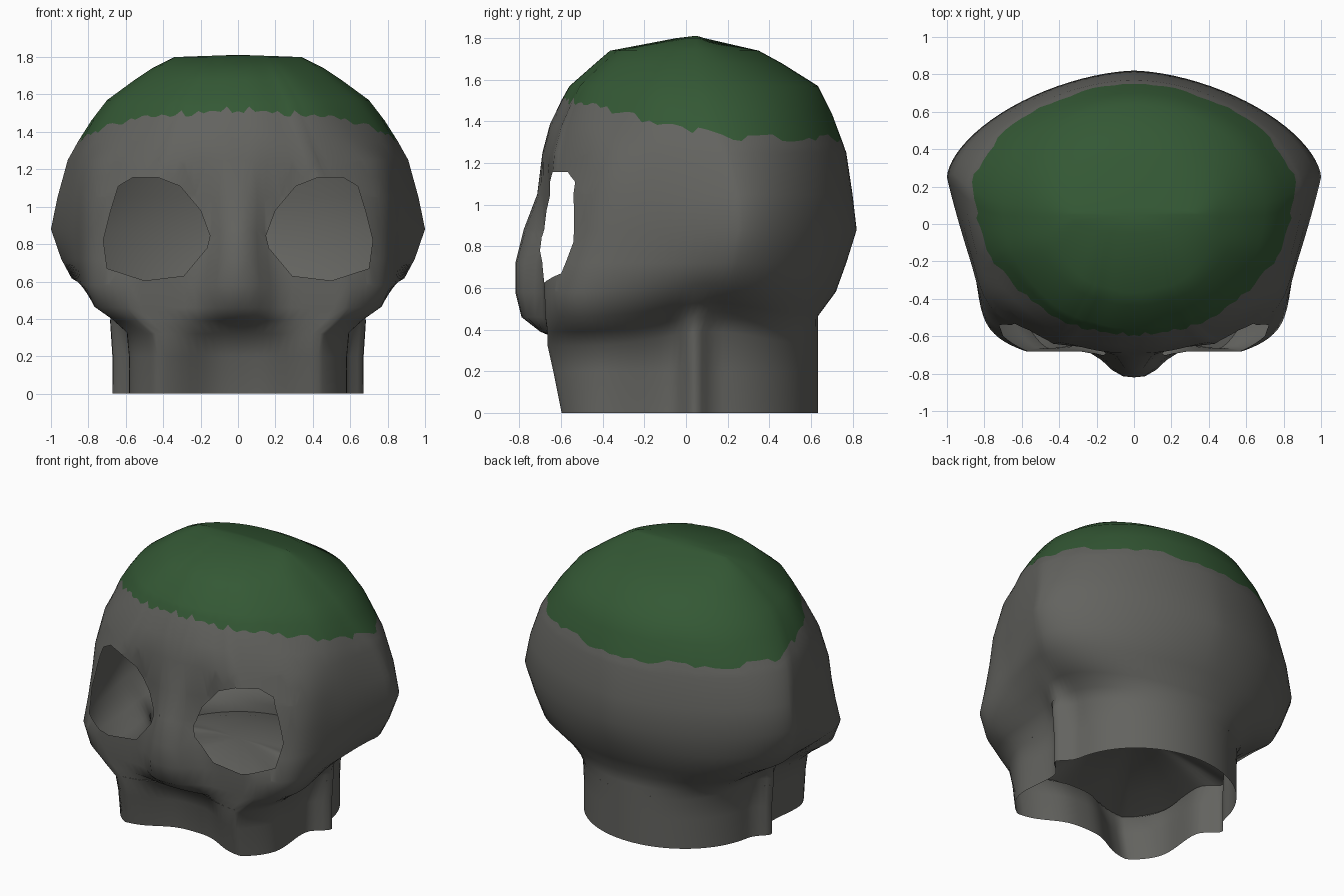
import bpy, bmesh, math, random
from mathutils import Vector

if "Cube" in bpy.data.objects:
    bpy.data.objects.remove(bpy.data.objects["Cube"])

random.seed(4)


def material(name, rgb):
    m = bpy.data.materials.new(name)
    m.diffuse_color = (*rgb, 1)
    m.use_nodes = True
    m.node_tree.nodes["Principled BSDF"].inputs["Base Color"].default_value = m.diffuse_color
    return m


bone = material("dark grey", (0.125, 0.125, 0.115))
moss = material("moss green", (0.034, 0.098, 0.035))

# Plan sections: z, back squareness, back y, half width and its y,
# side x y, cheek x y, face x y, middle y, width of nose or recess
JAW = [
    (0.00, 2.0, .635, .59, .10, .565, -.12, .575, -.42, .43, -.60, -.47, .27),
    (0.20, 2.0, .635, .59, .10, .565, -.12, .575, -.43, .43, -.64, -.50, .27),
    (0.32, 2.0, .635, .60, .10, .585, -.12, .585, -.44, .44, -.665, -.54, .25),
    (0.39, 2.0, .635, .64, .12, .66, -.12, .66, -.47, .52, -.665, -.70, .20),
    (0.46, 2.0, .635, .74, .15, .75, -.12, .755, -.50, .57, -.675, -.79, .18),
]
FACE = [
    (0.58, 1.85, .72, .89, .20, .86, -.15, .79, -.53, .58, -.68, -.82, .17),
    (0.72, 1.75, .77, .945, .22, .87, -.17, .78, -.50, .53, -.685, -.82, .145),
    (0.88, 1.65, .82, 1.0, .25, .88, -.18, .77, -.47, .50, -.675, -.78, .11),
    (1.05, 1.7, .80, .965, .24, .87, -.17, .76, -.45, .47, -.65, -.715, .17),
    (1.25, 1.8, .77, .91, .18, .84, -.16, .71, -.42, .40, -.62, -.69, .33),
]
# Dome sections: z, back y, half width and its y, front y
DOME = [(1.42, .71, .815, .10, -.645), (1.57, .635, .70, .07, -.56),
        (1.68, .46, .55, .06, -.435), (1.74, .35, .46, .05, -.365),
        (1.80, .09, .34, .05, -.05)]


def dome_section(z, yb, w, yw, ym):
    """Express an oval as the same kind of section as the face."""
    pts = []
    for a in (22, 48, 66):
        a = math.radians(a)
        pts += [w * math.cos(a), yw + (ym - yw) * math.sin(a)]
    return (z, 2.0, yb, w, yw, *pts, ym, pts[4] * 0.75)


def catmull(p0, p1, p2, p3, t):
    return 0.5 * (2 * p1 + (p2 - p0) * t + (2 * p0 - 5 * p1 + 4 * p2 - p3) * t ** 2
                  + (3 * p1 - p0 - 3 * p2 + p3) * t ** 3)


def half_ring(s):
    """Half outline from back centre round to front centre."""
    z, n, yb, w, yw, xs, ys, xc, yc, xf, yf, ym, wid = s
    pts = []
    for i in range(22):
        a = math.pi / 2 * (1 - i / 22)
        c = math.cos(a) if i else 0
        pts.append(Vector((w * c ** (2 / n),
                           yw + (yb - yw) * math.sin(a) ** (2 / n), z)))
    ctrl = [Vector(p) for p in ((w, yw + .15, z), (w, yw, z), (xs, ys, z),
                                (xc, yc, z), (xf, yf, z), (xf - .2, yf, z))]
    for k in range(3):
        for j in range(8):
            pts.append(catmull(*ctrl[k:k + 4], j / 8))
    for i in range(11):
        x = xf * (1 - i / 10)
        pts.append(Vector((x, yf + (ym - yf) * math.exp(-(x / wid) ** 3), z)))
    for p in pts:
        # Upright rib on each side of the neck
        if z < 0.4 and p.x > .4:
            p.x += (.09 if z < .35 else .04) * math.exp(-((p.y - .04) / .065) ** 2)
        # The skull's underside arches up along the sides
        if 0.3 < z < 0.6:
            p.z += (.04 if z > .5 else .07) * math.exp(-((p.y - .12) / .33) ** 2)
    return pts


rings = [half_ring(s) for s in JAW + FACE + [dome_section(*d) for d in DOME]]
cols = len(rings[0])


def surface(col, z):
    """Point on the skull in one column at a given height."""
    for a, b in zip(rings, rings[1:]):
        if z <= b[col].z:
            return a[col].lerp(b[col], (z - a[col].z) / (b[col].z - a[col].z))
    return rings[-1][col].copy()


# Ragged lower edge of the moss cap, lower toward the back
edge = [max(1.32, 1.365 - 0.23 * surface(c, 1.4).y) + random.uniform(-.022, .022)
        for c in range(cols)]

rows = [[r[c].z for c in range(cols)] for r in rings[:10]]
rows.append([(1.25 + e) / 2 for e in edge])
cap_row = len(rows)
rows.append(edge)
rows.append([e + (1.57 - e) * 0.5 for e in edge])
rows += [[z] * cols for z in (1.57, 1.68, 1.74, 1.80)]

# Half skull shell, open at the neck
bm = bmesh.new()
grid = [[bm.verts.new(surface(c, row[c])) for c in range(cols)] for row in rows]
for r in range(len(rows) - 1):
    for c in range(cols - 1):
        f = bm.faces.new((grid[r][c + 1], grid[r][c], grid[r + 1][c], grid[r + 1][c + 1]))
        f.material_index = int(r >= cap_row)
apex = bm.verts.new((0, .05, 1.812))
for c in range(cols - 1):
    f = bm.faces.new((grid[-1][c + 1], grid[-1][c], apex))
    f.material_index = 1

# Eye socket: slice the face along each side of the outline, drop the middle
EYE = [(.72, .82), (.70, .67), (.50, .605), (.29, .63), (.165, .78), (.15, .845),
       (.20, .98), (.31, 1.11), (.43, 1.157), (.56, 1.157), (.64, 1.11), (.68, .98)]
centre = Vector((.44, 0, .88))


def near_eye(f):
    xs, ys, zs = zip(*(v.co for v in f.verts))
    return (max(ys) < -.2 and max(xs) > .15 and min(xs) < .72
            and max(zs) > .605 and min(zs) < 1.157)


inside = [f for f in bm.faces if near_eye(f)]
for (x0, z0), (x1, z1) in zip(EYE, EYE[1:] + EYE[:1]):
    p = Vector((x0, 0, z0))
    out = Vector((z1 - z0, 0, x0 - x1)).normalized()
    if out.dot(centre - p) > 0:
        out = -out
    geom = set(inside)
    for f in inside:
        geom.update(f.edges)
        geom.update(f.verts)
    res = bmesh.ops.bisect_plane(bm, geom=list(geom), dist=1e-5, plane_co=p, plane_no=out)
    inside = [g for g in res["geom"] if isinstance(g, bmesh.types.BMFace)
              and out.dot(g.calc_center_median() - p) < 0]
bmesh.ops.delete(bm, geom=inside, context='FACES')
bmesh.ops.recalc_face_normals(bm, faces=bm.faces)


def add_mirrored(name, bm, mats):
    """Make a smooth object from half a mesh and mirror the other half."""
    mesh = bpy.data.meshes.new(name)
    bm.to_mesh(mesh)
    bm.free()
    for m in mats:
        mesh.materials.append(m)
    mesh.shade_smooth()
    ob = bpy.data.objects.new(name, mesh)
    bpy.context.collection.objects.link(ob)
    mod = ob.modifiers.new("mirror", 'MIRROR')
    mod.use_mirror_merge = True
    mod.merge_threshold = 0.002


add_mirrored("skull_shell", bm, [bone, moss])

# Domed floor inside the skull, closing it off from the hollow neck
bm = bmesh.new()
hub = Vector((0, 0, .34))
steps = (1, .75, .5, .25)
floor = [[bm.verts.new(hub.lerp(surface(c, .34), t) + Vector((0, 0, .12 * (1 - t * t))))
          for c in range(cols)] for t in steps]
for a, b in zip(floor, floor[1:]):
    for c in range(cols - 1):
        bm.faces.new((a[c], a[c + 1], b[c + 1], b[c]))
top = bm.verts.new(hub + Vector((0, 0, .12)))
for c in range(cols - 1):
    bm.faces.new((floor[-1][c], floor[-1][c + 1], top))
bmesh.ops.recalc_face_normals(bm, faces=bm.faces)
add_mirrored("inner_floor", bm, [bone])
